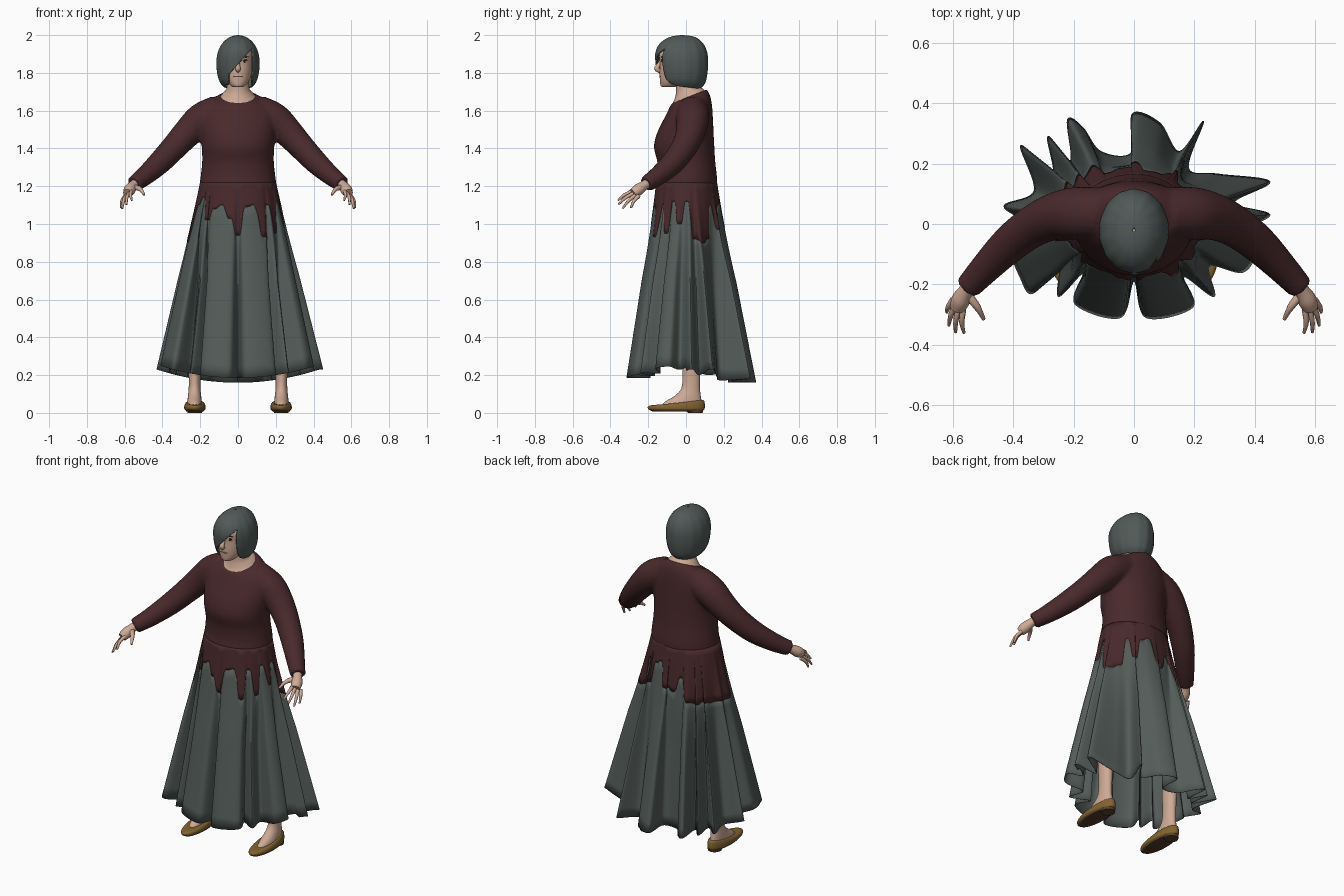
import bpy, bmesh, math
from mathutils import Vector

cube = bpy.data.objects.get("Cube")
if cube:
    bpy.data.objects.remove(cube)


def material(name, r, g, b):
    m = bpy.data.materials.new(name)
    m.use_nodes = True
    m.diffuse_color = (r, g, b, 1)
    m.node_tree.nodes["Principled BSDF"].inputs["Base Color"].default_value = (r, g, b, 1)
    return m


SLATE = material("slate cloth", .088, .107, .099)
HAIR = material("grey hair", .082, .102, .098)
MAROON = material("maroon wool", .066, .022, .024)
SKIN = material("skin", .62, .40, .30)
LEATHER = material("tan leather", .22, .125, .03)
SOLE = material("dark sole", .10, .05, .025)
DARK = material("dark eye", .03, .02, .015)
WHITE = material("eye white", .5, .42, .36)
LIP = material("lip", .42, .22, .17)


def spline(pts, k, closed=False):
    """Smooth curve through tuples of any length."""
    n, out = len(pts), []
    for i in range(n if closed else n - 1):
        ids = [i - 1, i, i + 1, i + 2]
        a, b, c, d = [pts[j % n] if closed else pts[min(max(j, 0), n - 1)] for j in ids]
        for s in range(k):
            t = s / k
            out.append(tuple(q + .5 * t * (r - p + t * (2 * p - 5 * q + 4 * r - w + t * (3 * (q - r) + w - p)))
                             for p, q, r, w in zip(a, b, c, d)))
    return out if closed else out + [tuple(pts[-1])]


def finish(name, bm, mat):
    bmesh.ops.recalc_face_normals(bm, faces=bm.faces)
    me = bpy.data.meshes.new(name)
    bm.to_mesh(me)
    bm.free()
    me.materials.append(mat)
    ob = bpy.data.objects.new(name, me)
    bpy.context.collection.objects.link(ob)
    bpy.ops.object.select_all(action='DESELECT')
    ob.select_set(True)
    bpy.context.view_layer.objects.active = ob
    bpy.ops.object.shade_smooth_by_angle(angle=math.radians(50))
    return ob


def loft(bm, rows, caps=True):
    """Skin closed rings of points into a tube."""
    vs = [[bm.verts.new(p) for p in r] for r in rows]
    for a, b in zip(vs, vs[1:]):
        for i in range(len(a)):
            j = (i + 1) % len(a)
            bm.faces.new((a[i], a[j], b[j], b[i]))
    if caps:
        bm.faces.new(vs[0])
        bm.faces.new(vs[-1])


def rings(bm, profile, cx=0, n=40, k=4, caps=True, ripple=0):
    """Stack of ellipses: height, half width, front y, back y, tilt."""
    rows = []
    for z, rx, yf, yb, tilt in spline(profile, k):
        row = []
        for i in range(n):
            a = math.tau * i / n
            w = 1 + ripple * math.cos(14 * a)
            row.append((cx + rx * w * math.sin(a), (yf + yb) / 2 - (yb - yf) / 2 * w * math.cos(a),
                        z - tilt * math.cos(a)))
        rows.append(row)
    loft(bm, rows, caps)


def tube(bm, path, side=1, n=16, k=4):
    """Round limb along points of x, y, z, radius."""
    pts = spline([(x * side, y, z, r) for x, y, z, r in path], k)
    rows = []
    for i, p in enumerate(pts):
        d = (Vector(pts[min(i + 1, len(pts) - 1)][:3]) - Vector(pts[max(i - 1, 0)][:3])).normalized()
        u = d.cross(Vector((0, 1, .3))).normalized()
        v = d.cross(u)
        rows.append([Vector(p[:3]) + p[3] * (u * math.cos(math.tau * j / n) + v * math.sin(math.tau * j / n))
                     for j in range(n)])
    loft(bm, rows)


def blob(name, loc, size, mat, roll=0):
    bpy.ops.mesh.primitive_uv_sphere_add(segments=16, ring_count=10, location=loc, rotation=(0, roll, 0))
    ob = bpy.context.object
    ob.name = name
    ob.scale = size
    ob.data.materials.append(mat)
    bpy.ops.object.shade_smooth()


# Sweater: torso and sleeves fused together
bm = bmesh.new()
rings(bm, [(1.12, .17, -.13, .14, 0), (1.17, .192, -.15, .157, 0), (1.21, .202, -.158, .166, 0),
           (1.26, .197, -.15, .163, 0), (1.33, .19, -.152, .155, 0), (1.41, .192, -.17, .15, 0),
           (1.49, .20, -.15, .146, 0), (1.57, .205, -.11, .142, 0), (1.625, .18, -.088, .137, .01),
           (1.66, .135, -.078, .126, .025), (1.677, .098, -.070, .110, .035)])
ARM = [(.10, .035, 1.60, .085), (.19, .035, 1.555, .088), (.26, .025, 1.49, .079), (.33, -.005, 1.415, .070),
       (.41, -.065, 1.33, .063), (.49, -.145, 1.257, .052), (.55, -.21, 1.212, .043)]
for s in (1, -1):
    tube(bm, ARM, s, 20)
sweater = finish("sweater", bm, MAROON)
m = sweater.modifiers.new("fuse", 'REMESH')
m.mode, m.voxel_size, m.use_smooth_shade = 'VOXEL', .01, True
m = sweater.modifiers.new("soften", 'SMOOTH')
m.factor, m.iterations = .5, 5

# Skirt and ragged sweater hem share one pleated surface
HEM = [(0, -.19), (.04, -.31), (.195, -.275), (.165, -.175), (.265, -.24), (.25, -.14), (.36, -.16),
       (.40, -.09), (.34, -.03), (.45, .03), (.33, .07), (.45, .14), (.28, .165), (.18, .185), (.23, .34),
       (.15, .24), (.085, .335), (-.005, .365), (-.01, .235), (-.11, .24), (-.17, .32), (-.22, .345),
       (-.21, .21), (-.285, .29), (-.27, .17), (-.375, .26), (-.33, .11), (-.43, .06), (-.36, 0),
       (-.41, -.07), (-.375, -.18), (-.335, -.23), (-.25, -.14), (-.25, -.24), (-.17, -.165),
       (-.195, -.265), (-.045, -.31)]
RAGGED = [.94, 1.09, 1.10, .93, 1.10, .95, 1.12, 1.0, 1.12, .92, .90, .92, 1.10, .97, 1.10, 1.12,
          .98, .96, 1.05, .92, .91, .92, .91, .91, .90, .90, 1.10, 1.14, 1.02, 1.08, 1.10, 1.03]
TOP = 1.22


def ragged(a):
    f = a / math.tau * len(RAGGED)
    i = math.floor(f)
    t = min(1, max(0, (f - i - .5) * 1.8 + .5))
    t = t * t * (3 - 2 * t)
    n = len(RAGGED)
    return RAGGED[i % n] * (1 - t) + RAGGED[(i + 1) % n] * t


def cloth(name, mat, span, steps, thick):
    columns = []
    for x, y in spline(HEM, 9, True):
        a = math.atan2(x, -y)
        low = .16 + .07 * min(1, abs(x) / .43) ** 2 + (.025 if y < 0 else 0)
        z0, z1 = span(a, low)
        col = []
        for s in range(steps + 1):
            z = z0 + (z1 - z0) * s / steps
            f = (TOP - z) / (TOP - low)
            pleat = min(1, .25 + f * 1.5)
            hx = .41 * math.sin(a) * (1 - pleat) + x * pleat
            hy = (.02 - .29 * math.cos(a)) * (1 - pleat) + y * pleat
            col.append((.198 * math.sin(a) * (1 - f) + hx * f,
                        (.003 - .158 * math.cos(a)) * (1 - f) + hy * f, z))
        columns.append(col)
    bm = bmesh.new()
    loft(bm, list(zip(*columns)), False)
    ob = finish(name, bm, mat)
    m = ob.modifiers.new("thickness", 'SOLIDIFY')
    m.thickness, m.offset = thick, 0


cloth("ragged_sweater_hem", MAROON, lambda a, low: (TOP, ragged(a)), 8, .007)
cloth("skirt", SLATE, lambda a, low: (ragged(a) + .015, low), 14, .003)

# Hands
for s, side in ((1, "left"), (-1, "right")):
    bm = bmesh.new()
    tube(bm, [(.53, -.19, 1.225, .025), (.555, -.22, 1.205, .025), (.573, -.252, 1.182, .031),
              (.584, -.280, 1.163, .025)], s)
    for i, tip in enumerate([(.562, -.36, 1.125), (.590, -.358, 1.103), (.612, -.335, 1.082), (.619, -.292, 1.085)]):
        base = Vector((.565 + .011 * i, -.283 + .011 * i, 1.172 - .008 * i))
        mid = base.lerp(Vector(tip), .5) + Vector((.006, -.004, .006))
        tube(bm, [(*base, .011), (*mid, .009), (*tip, .005)], s, 8)
    tube(bm, [(.55, -.235, 1.195, .016), (.518, -.275, 1.185, .012), (.497, -.315, 1.155, .006)], s, 8)
    finish(side + "_hand", bm, SKIN)

# Legs and slip-on shoes
for s, side in ((1, "left"), (-1, "right")):
    bm = bmesh.new()
    rings(bm, [(.03, .042, -.14, .085, 0), (.06, .038, -.11, .083, 0), (.09, .035, -.06, .078, 0),
               (.13, .031, -.025, .074, 0), (.2, .031, -.018, .075, 0), (.3, .036, -.018, .08, 0),
               (.42, .036, -.018, .08, 0)], s * .23, 24)
    finish(side + "_leg", bm, SKIN)
    bm = bmesh.new()
    rings(bm, [(.012, .047, -.185, .088, 0), (.02, .056, -.2, .098, 0), (.038, .056, -.2, .1, .003),
               (.052, .050, -.17, .097, .01), (.056, .043, -.125, .09, .013)], s * .228, 32)
    finish(side + "_shoe", bm, LEATHER)
    bm = bmesh.new()
    rings(bm, [(.008, .046, -.18, .088, 0), (.014, .05, -.19, .092, 0)], s * .228, 32, 1)
    rings(bm, [(0, .038, .01, .088, 0), (.014, .04, .0, .092, 0)], s * .228, 24, 1)
    finish(side + "_shoe_sole", bm, SOLE)

# Neck and head
bm = bmesh.new()
rings(bm, [(1.674, .092, -.070, .100, .033), (1.692, .078, -.060, .086, .028), (1.72, .060, -.052, .065, .01),
           (1.80, .056, -.06, .06, 0)])
finish("neck", bm, SKIN)
bm = bmesh.new()
rings(bm, [(1.724, .022, -.122, -.07, 0), (1.732, .038, -.134, -.04, 0), (1.76, .060, -.138, 0, 0),
           (1.80, .073, -.140, .04, 0), (1.85, .079, -.138, .06, 0), (1.90, .078, -.140, .06, 0),
           (1.95, .052, -.105, .03, 0)])
tube(bm, [(.0, -.130, 1.872, .008), (.0, -.143, 1.845, .010), (.0, -.155, 1.822, .014), (.0, -.138, 1.81, .010)], 1, 12)
finish("head", bm, SKIN)

# Facial details
for s, side in ((1, "left"), (-1, "right")):
    blob(side + "_eye", (s * .035, -.126, 1.862), (.013, .005, .006), WHITE)
    blob(side + "_iris", (s * .034, -.1295, 1.862), (.006, .003, .006), DARK)
    blob(side + "_eyelid", (s * .035, -.1285, 1.868), (.016, .004, .003), DARK)
    blob(side + "_eyebrow", (s * .036, -.129, 1.884), (.02, .004, .003), DARK, s * -.12)
blob("mouth", (0, -.137, 1.781), (.025, .004, .004), LIP)

# Bobbed hair with an opening under a slanted fringe
bm = bmesh.new()
rings(bm, [(1.728, .078, -.130, .075, -.012), (1.755, .098, -.145, .100, -.010), (1.80, .111, -.154, .112, -.006),
           (1.85, .115, -.160, .116, 0), (1.90, .110, -.162, .113, 0), (1.945, .092, -.146, .097, 0),
           (1.978, .062, -.110, .067, 0), (1.994, .032, -.070, .034, 0), (2.0, .004, -.027, -.015, 0)],
      n=84, k=4, caps=False, ripple=.008)
LEFT, RIGHT, LOW, SLOPE = -.05, .076, 1.79, 1.1
for co, no in (((LEFT, 0, 0), (1, 0, 0)), ((RIGHT, 0, 0), (1, 0, 0)), ((LEFT, 0, LOW), (-SLOPE, 0, 1))):
    bmesh.ops.bisect_plane(bm, geom=bm.verts[:] + bm.edges[:] + bm.faces[:], plane_co=co, plane_no=no)
opening = []
for f in bm.faces:
    c = f.calc_center_median()
    if c.y < -.03 and LEFT < c.x < RIGHT and c.z < LOW + SLOPE * (c.x - LEFT):
        opening.append(f)
bmesh.ops.delete(bm, geom=opening, context='FACES')
hair = finish("hair", bm, HAIR)
m = hair.modifiers.new("thickness", 'SOLIDIFY')
m.thickness, m.offset = .008, -1
